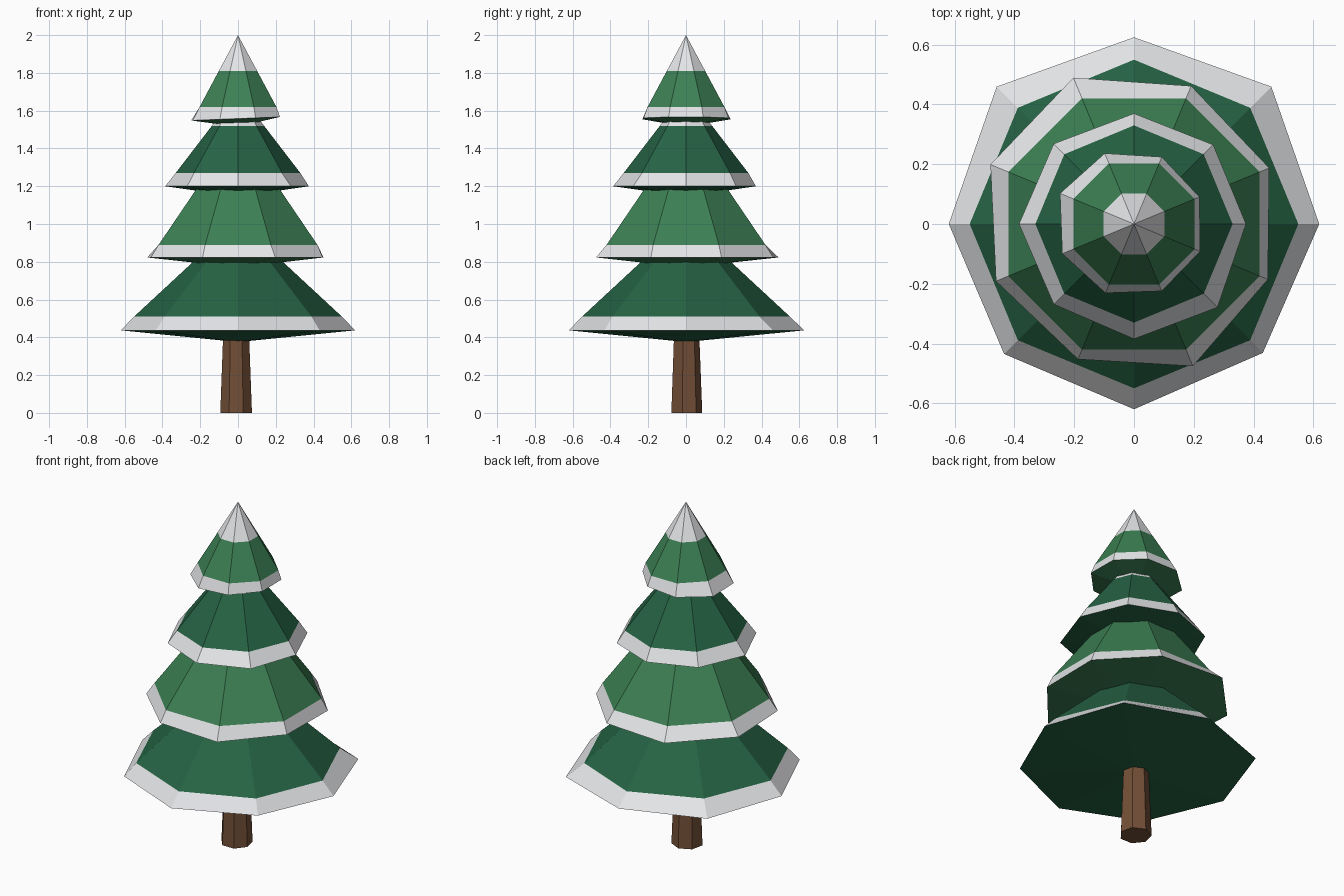
import bpy
import bmesh
from math import cos, sin, radians, tau

cube = bpy.data.objects.get("Cube")
if cube:
    bpy.data.objects.remove(cube)


def make_material(name, colour):
    mat = bpy.data.materials.new(name)
    mat.use_nodes = True
    mat.diffuse_color = (*colour, 1)
    shader = next(n for n in mat.node_tree.nodes if n.type == "BSDF_PRINCIPLED")
    shader.inputs["Base Color"].default_value = (*colour, 1)
    return mat


snow = make_material("snow_white", (0.83, 0.84, 0.86))
dark_green = make_material("dark_green", (0.019, 0.125, 0.058))
light_green = make_material("light_green", (0.045, 0.215, 0.088))
bark = make_material("bark_brown", (0.17, 0.078, 0.038))


def add_object(name, bm, materials):
    bmesh.ops.recalc_face_normals(bm, faces=bm.faces)
    mesh = bpy.data.meshes.new(name)
    bm.to_mesh(mesh)
    bm.free()
    for mat in materials:
        mesh.materials.append(mat)
    obj = bpy.data.objects.new(name, mesh)
    bpy.context.collection.objects.link(obj)
    return obj


def ring(bm, radii, z, turn, tilt=0):
    """Loop of vertices, one per radius, rising along x by the tilt."""
    verts = []
    for i, r in enumerate(radii):
        a = radians(turn) + tau * i / len(radii)
        x, y = r * cos(a), r * sin(a)
        verts.append(bm.verts.new((x, y, z + tilt * x)))
    return verts


def bridge(bm, low, high, index):
    """Quads between two loops, or a fan when one end is a single point."""
    n = max(len(low), len(high))
    for i in range(n):
        j = (i + 1) % n
        if len(low) == 1:
            corners = (low[0], high[i], high[j])
        elif len(high) == 1:
            corners = (low[i], low[j], high[0])
        else:
            corners = (low[i], low[j], high[j], high[i])
        bm.faces.new(corners).material_index = index


def add_tier(name, green, turn, rim, under_z, rim_z, band, cap_z, apex_z, tilt=0):
    """Cone of branches with a snowy rim, snowy tip and sagging underside."""
    band_r, band_z = band
    cap_r = band_r * (apex_z - cap_z) / (apex_z - band_z)
    bm = bmesh.new()
    loops = [
        [bm.verts.new((0, 0, under_z))],
        ring(bm, rim, rim_z, turn, tilt),
        ring(bm, [band_r] * len(rim), band_z, turn),
        ring(bm, [cap_r] * len(rim), cap_z, turn),
        [bm.verts.new((0, 0, apex_z))],
    ]
    # Green underside, snow rim, green branches, snow tip
    for k, index in enumerate((0, 1, 0, 1)):
        bridge(bm, loops[k], loops[k + 1], index)
    return add_object(name, bm, (green, snow))


# Branch tiers, from the bottom up, with slightly uneven rims
add_tier("bottom_branches", dark_green, 0,
         (.62, .65, .625, .65, .62, .615, .62, .61),
         .375, .437, (.55, .51), .83, 1.02)
add_tier("lower_branches", light_green, 22.5,
         (.49, .5, .53, .52, .5, .49, .515, .485),
         .77, .823, (.455, .89), 1.25, 1.51)
add_tier("upper_branches", dark_green, 0,
         (.375, .375, .37, .38, .385, .38, .385, .395),
         1.145, 1.2, (.33, 1.27), 1.52, 1.7)
add_tier("top_branches", light_green, 22.5,
         (.237, .243, .256, .268, .26, .25, .243, .24),
         1.515, 1.558, (.22, 1.62), 1.81, 2, .04)

# Tapered trunk
bm = bmesh.new()
sides = 7
foot = ring(bm, [.086] * sides, 0, 90)
head = ring(bm, [.07] * sides, .42, 90)
bridge(bm, foot, head, 0)
bm.faces.new(foot)
bm.faces.new(head)
bmesh.ops.translate(bm, verts=bm.verts, vec=(-.01, 0, 0))
add_object("trunk", bm, (bark,))
